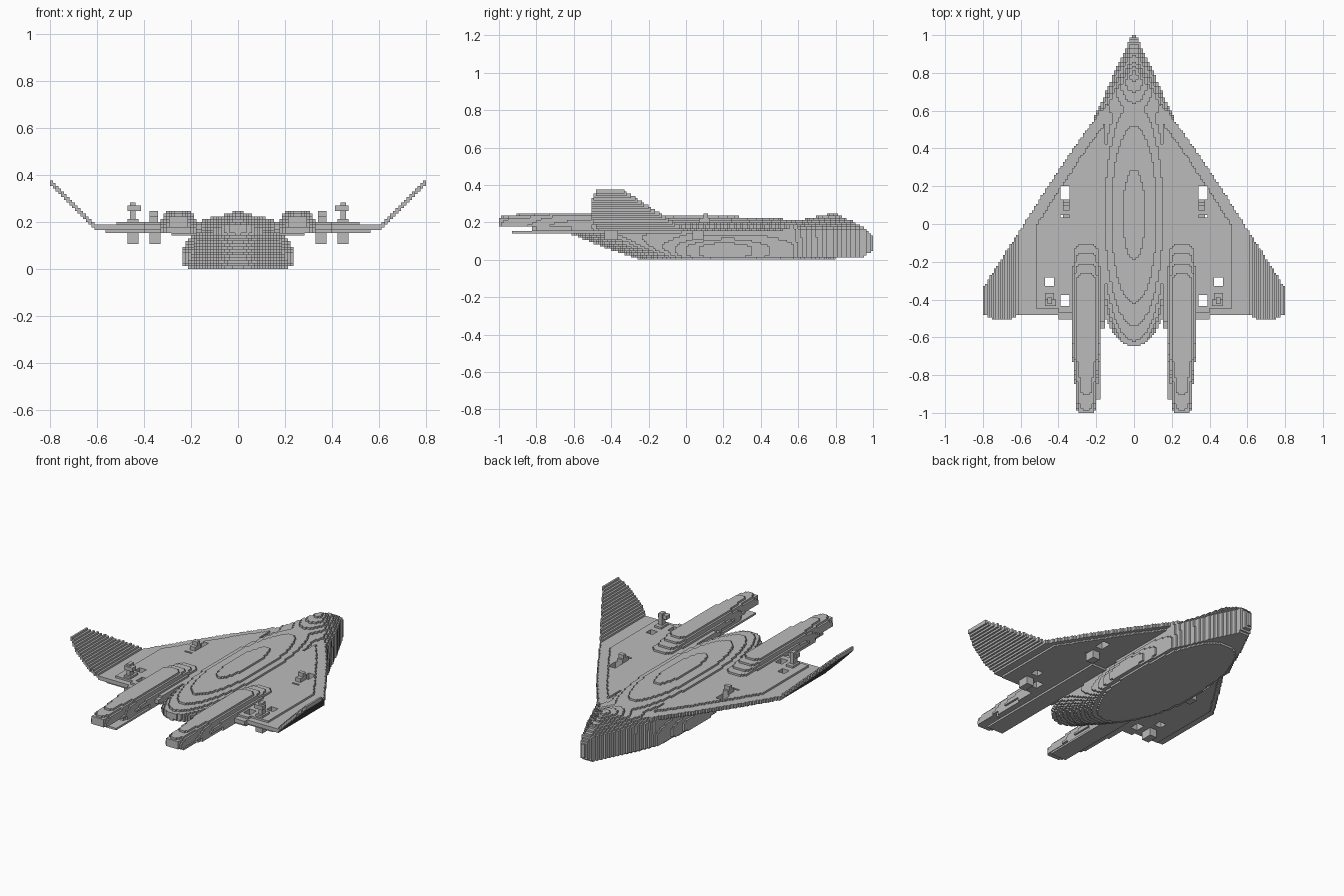
import bpy
import math

if "Cube" in bpy.data.objects:
    bpy.data.objects.remove(bpy.data.objects["Cube"])

V = 2 / 170  # edge length of one block

grey = bpy.data.materials.new("hull_grey")
grey.diffuse_color = (0.5, 0.5, 0.5, 1)
grey.use_nodes = True
grey.node_tree.nodes["Principled BSDF"].inputs["Base Color"].default_value = grey.diffuse_color


def interp(t, pts):
    """Piecewise linear value through (t, value) points, t ascending."""
    if t <= pts[0][0]:
        return pts[0][1]
    for (a, p), (b, q) in zip(pts, pts[1:]):
        if t <= b:
            return p + (q - p) * (t - a) / (b - a)
    return pts[-1][1]


# each side of a block: direction and its corners, facing outwards
SIDES = [
    ((1, 0, 0), ((1, 0, 0), (1, 1, 0), (1, 1, 1), (1, 0, 1))),
    ((-1, 0, 0), ((0, 0, 0), (0, 0, 1), (0, 1, 1), (0, 1, 0))),
    ((0, 1, 0), ((0, 1, 0), (0, 1, 1), (1, 1, 1), (1, 1, 0))),
    ((0, -1, 0), ((0, 0, 0), (1, 0, 0), (1, 0, 1), (0, 0, 1))),
    ((0, 0, 1), ((0, 0, 1), (1, 0, 1), (1, 1, 1), (0, 1, 1))),
    ((0, 0, -1), ((0, 0, 0), (0, 1, 0), (1, 1, 0), (1, 0, 0))),
]


def block_part(name, inside, xs, ys, zs):
    """Build the mirrored block shell of a solid given as inside(|x|, y, z)."""
    rng = lambda r: range(round(r[0] / V), round(r[1] / V))
    cells = set()
    for i in rng(xs):
        for j in rng(ys):
            for k in rng(zs):
                if inside((i + .5) * V, (j + .5) * V, (k + .5) * V):
                    cells.add((i, j, k))
                    cells.add((-1 - i, j, k))
    index, verts, faces = {}, [], []
    for i, j, k in sorted(cells):
        for (a, b, c), corners in SIDES:
            if (i + a, j + b, k + c) in cells:
                continue
            face = []
            for p, q, r in corners:
                key = (i + p, j + q, k + r)
                if key not in index:
                    index[key] = len(verts)
                    verts.append((key[0] * V, key[1] * V, key[2] * V))
                face.append(index[key])
            faces.append(face)
    mesh = bpy.data.meshes.new(name)
    mesh.from_pydata(verts, [], faces)
    mesh.materials.append(grey)
    ob = bpy.data.objects.new(name, mesh)
    bpy.context.collection.objects.link(ob)
    return ob


# --- central hull: rounded tail, bulging flanks, pointed nose, domed roof
def hull_width(y, z):
    w = interp(y, [(-.1, .18), (.57, .2), (.8, .105), (1, .01)])
    # flanks swell outwards below the wing
    swell = interp(z, [(.0, .8), (.03, 1), (.07, 1), (.165, 0)])
    w += .052 * swell * math.exp(-((y - .18) / .28) ** 2)
    # tail undercut: slices end further back the higher they are
    back = interp(z, [(0, -.25), (.06, -.42), (.1, -.52), (.15, -.65)])
    t = (back + .35 - y) / .35
    if t >= 1:
        return 0
    return w * math.sqrt(1 - t * t) if t > 0 else w


def hull_roof(x, y):
    r = (x / .195) ** 2 + ((y - .05) / .74) ** 2
    dome = .165 + .068 * math.sqrt(max(0, 1 - r))
    # small canopy hump on the nose
    hump = interp(y, [(.45, .19), (.6, .21), (.78, .247), (.85, .24), (1, .15)])
    if y > .45:
        dome = max(dome, .19 + (hump - .19) * math.exp(-(x / .1) ** 2))
        dome = min(dome, .15 + .5 * (1 - y), .145 + .9 * (hull_width(y, .16) - x) + .015)
    return dome


def hull(x, y, z):
    if z < V:  # flat belly plate
        t = abs(y - .275) / .53
        return t < 1 and x < min(.21 * (1 - t ** 2.5) ** .5, hull_width(y, z) - .015)
    if y > interp(z, [(.012, .94), (.05, 1), (.13, 1), (.17, .95), (.3, .9)]):
        return False
    return x < hull_width(y, z) and z < hull_roof(x, y)


block_part("hull", hull, (0, .27), (-.7, 1), (0, .27))

# --- delta wing in thin layers, with openings around the weapons
LEADING = [(-.34, .8), (.2, .455), (.36, .35), (.58, .19)]
TRAILING = [(.33, -.55), (.331, -.508), (.4, -.508), (.401, -.48), (.61, -.48),
            (.66, -.508), (.74, -.508), (.8, -.48)]
HOLES = [(.34, .385, .13, .195), (.34, .385, .035, .05),
         (.345, .388, -.44, -.375), (.42, .475, -.325, -.28)]


def in_plan(x, y, inset=0):
    return x < interp(y, LEADING) - inset and y > interp(x, TRAILING) + inset / 2


def wing(x, y, z):
    k = int(z / V)
    if any(a < x < b and c < y < d for a, b, c, d in HOLES):
        return False
    if k == 13:  # lower skin
        return x < .57 and in_plan(x, y, .03)
    if k == 16:  # raised upper panel
        return x < .52 and in_plan(x, y, .07)
    return x < .61 and in_plan(x, y)


block_part("wing", wing, (.15, .61), (-.56, .6), (13 * V, 17 * V))


# --- upswept wing tips, stepping up one block per column
def wing_tip(x, y, z):
    step = int(z / V) - (15 + int(x / V) - 51)
    return step in (0, -1) and in_plan(x, y)


block_part("wing_tip", wing_tip, (.6, .8), (-.52, .02), (14 * V, 33 * V))


# --- twin engine pods with rounded tops and a keel plate below
def pod(x, y, z):
    hw = interp(y, [(-1, .045), (-.96, .055), (-.81, .06), (-.75, .07), (-.55, .076)])
    top = interp(y, [(-1, .228), (-.9, .242), (-.6, .253), (-.3, .25), (-.03, .19)])
    d = abs(x - .253) / hw
    if z < 13 * V:
        return .18 < x < .285 and y > -.93
    if z < 15 * V:
        return .18 < x < .325 and y > -.82 and d < .95
    return d < 1 and z < .178 + (top - .178) * math.sqrt(1 - d ** 4)


block_part("engine_pod", pod, (.17, .34), (-1, -.02), (12 * V, .27))


# --- weapons standing in the wing openings
def boxes(parts):
    return lambda x, y, z: any(
        a < x < b and c < y < d and e < z < f for a, b, c, d, e, f in parts)


front_gun = [(.335, .378, .04, .10, .105, .15), (.335, .378, .06, .12, .15, .20),
             (.338, .378, .07, .13, .20, .225), (.338, .378, .09, .115, .225, .252)]
rear_gun = [(.42, .467, -.43, -.36, .11, .212), (.43, .455, -.42, -.385, .212, .28),
            (.415, .47, -.435, -.395, .252, .268), (.42, .467, -.45, -.33, .16, .20)]
block_part("front_gun", boxes(front_gun), (.3, .4), (0, .2), (.09, .3))
block_part("rear_gun", boxes(rear_gun), (.4, .5), (-.5, -.3), (.09, .3))
